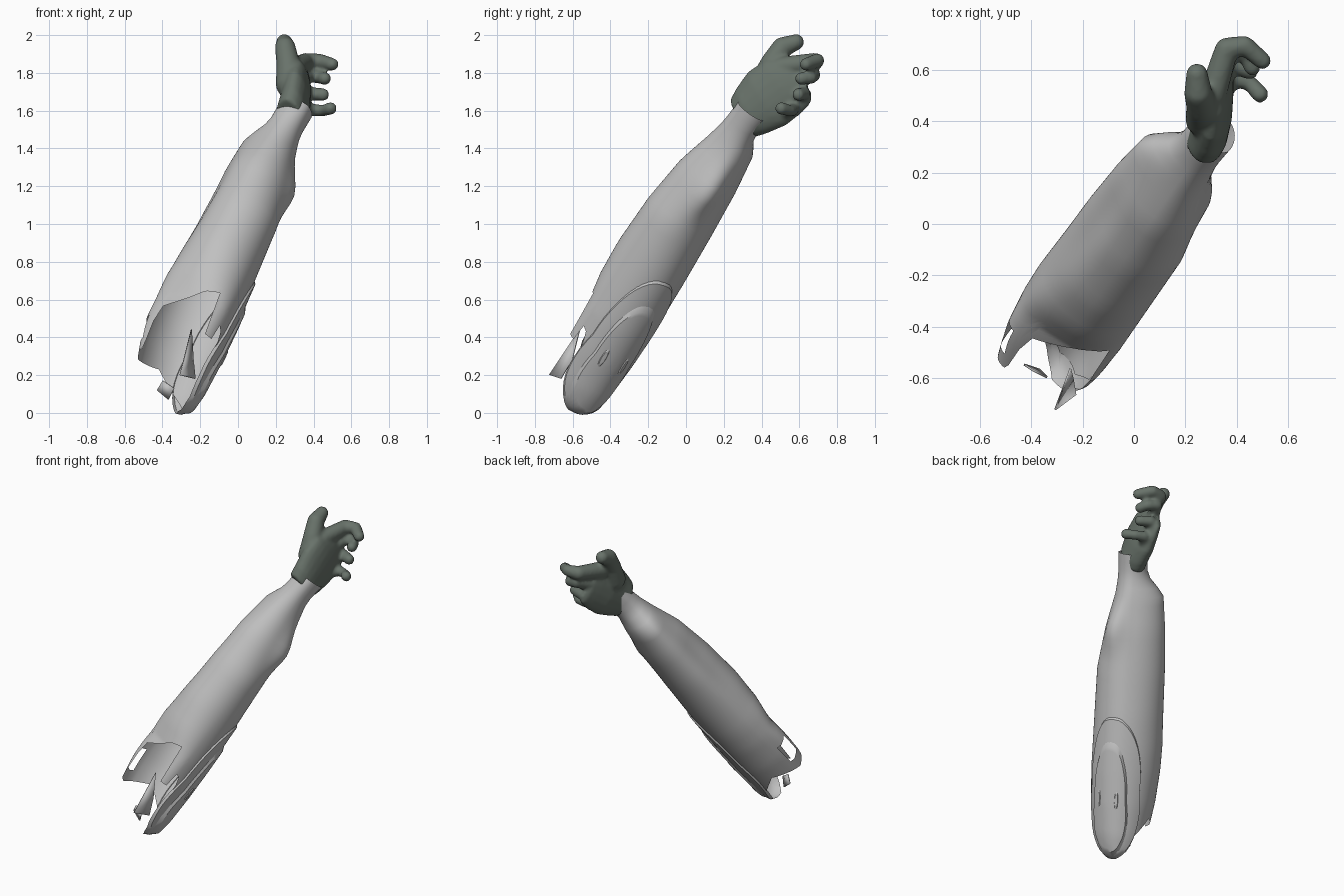
import bpy, bmesh, math
from mathutils import Vector

if "Cube" in bpy.data.objects:
    bpy.data.objects.remove(bpy.data.objects["Cube"])


def material(name, rgb):
    m = bpy.data.materials.new(name)
    m.use_nodes = True
    m.diffuse_color = (*rgb, 1)
    m.node_tree.nodes["Principled BSDF"].inputs["Base Color"].default_value = (*rgb, 1)
    return m


GREY = material("light grey cloth", (0.53, 0.53, 0.53))
GREEN = material("grey green glove", (0.14, 0.17, 0.145))

# Arm frame: along the forearm, sideways, and towards the underside
ORIGIN = Vector((0.01, -0.07, 1.0))
ALONG = Vector((0.36, 0.52, 0.77)).normalized()
SIDE = ALONG.cross(Vector((0, 0, 1))).normalized()
UNDER = SIDE.cross(ALONG) * -1

# Sleeve sections: position along, side min/max, underside min/max
SECTIONS = [
    (0.80, -0.09, 0.095, -0.07, 0.115),
    (0.66, -0.10, 0.085, -0.08, 0.10),
    (0.54, -0.21, 0.095, -0.105, 0.13),
    (0.32, -0.235, 0.145, -0.16, 0.165),
    (0.05, -0.25, 0.185, -0.185, 0.19),
    (-0.25, -0.255, 0.185, -0.19, 0.215),
    (-0.45, -0.26, 0.185, -0.17, 0.225),
    (-0.60, -0.255, 0.185, -0.13, 0.23),
    (-0.80, -0.235, 0.175, -0.13, 0.235),
    (-1.00, -0.20, 0.155, -0.13, 0.235),
    (-1.10, -0.17, 0.13, -0.11, 0.225),
    (-1.16, -0.12, 0.10, -0.06, 0.18),
    (-1.19, -0.03, 0.04, 0.0, 0.07),
]
# Local swellings and dents: angle, angular spread, position, spread, amount
BUMPS = [(230, 28, 0.1, 0.35, -0.14), (218, 26, -0.75, 0.3, 0.27), (45, 24, 0.33, 0.14, 0.28)]
# Ragged elbow opening: angle from the underside, where the cloth ends
OPENING = [(0, -1.1), (45, -1.08), (72, -0.95), (82, -0.72), (92, -0.7), (96, -0.8),
           (118, -0.8), (124, -0.54), (150, -0.56), (180, -0.62), (205, -0.68), (213, -0.94),
           (240, -0.98), (270, -0.95), (300, -0.9), (330, -1.0), (360, -1.1)]


def lerp_table(table, x):
    for a, b in zip(table, table[1:]):
        lo, hi = min(a[0], b[0]), max(a[0], b[0])
        if lo <= x <= hi:
            f = (x - a[0]) / (b[0] - a[0])
            return [p + (q - p) * f for p, q in zip(a[1:], b[1:])]
    return list(table[-1][1:])


def arm_point(angle, s, offset=0.0):
    u0, u1, w0, w1 = lerp_table(SECTIONS, s)
    a = math.radians(angle)
    su, cw = math.sin(a), math.cos(a)
    swell = 1 + sum(amount * math.exp(-((angle % 360 - b) / db) ** 2 - ((s - t) / dt) ** 2)
                    for b, db, t, dt, amount in BUMPS)
    u = su * ((u1 if su > 0 else -u0) * swell + offset)
    w = cw * ((w1 if cw > 0 else -w0) * swell + offset)
    return ORIGIN + ALONG * s + SIDE * u + UNDER * w


def finish(bm, name, mat, angle=40):
    bmesh.ops.recalc_face_normals(bm, faces=bm.faces)
    me = bpy.data.meshes.new(name)
    bm.to_mesh(me)
    bm.free()
    me.materials.append(mat)
    ob = bpy.data.objects.new(name, me)
    bpy.context.collection.objects.link(ob)
    bpy.ops.object.select_all(action='DESELECT')
    ob.select_set(True)
    bpy.context.view_layer.objects.active = ob
    bpy.ops.object.shade_smooth_by_angle(angle=math.radians(angle))
    return ob


def bridge(bm, rings, skip=lambda i, j: False):
    n = len(rings[0])
    for i in range(len(rings) - 1):
        for j in range(n):
            if not skip(i, j):
                k = (j + 1) % n
                bm.faces.new((rings[i][j], rings[i][k], rings[i + 1][k], rings[i + 1][j]))


# Sleeve: lofted tube with a ragged lower end and a hole behind the strap
N, UPPER, LOWER, SPLIT = 90, 24, 12, -0.5
rings = []
bm = bmesh.new()
for i in range(UPPER + LOWER + 1):
    ring = []
    for j in range(N):
        ang = j * 360 / N
        if i <= UPPER:
            s = 0.8 + (SPLIT - 0.8) * i / UPPER
        else:
            s = SPLIT + (lerp_table(OPENING, ang)[0] - SPLIT) * (i - UPPER) / LOWER
        ring.append(bm.verts.new(arm_point(ang, s)))
    rings.append(ring)
bridge(bm, rings, lambda i, j: 218 <= j * 360 / N < 250 and UPPER + 6 <= i < UPPER + 10)
finish(bm, "sleeve", GREY)


# Elbow pads: rounded shells laid over the sleeve, broad and blunt at the bottom
def pad(name, ang, half_ang, s_mid, half_s, low, high, rim=0.9, broad=0.0):
    bm = bmesh.new()
    rings = []
    steps = [(1, low), (rim + 0.06, high)] + [(rim * f / 8, high) for f in range(8, 0, -1)]
    for k, off in steps:
        ring = []
        for j in range(48):
            p = 2 * math.pi * j / 48
            c, d = math.cos(p), math.sin(p)
            c = math.copysign(abs(c) ** 0.8, c) * (1 + broad * k * max(0, -d))
            ring.append(bm.verts.new(arm_point(ang + half_ang * k * c, s_mid + half_s * k * d, off)))
        rings.append(ring)
    bridge(bm, rings)
    bm.faces.new(rings[-1])
    return finish(bm, name, GREY, 30)


pad("elbow_pad_base", 23, 52, -0.70, 0.465, -0.004, 0.010, broad=0.45)
pad("elbow_pad_top", 26, 34, -0.77, 0.375, 0.008, 0.022, 0.84, broad=0.5)
for ang in (10, 45):
    pad("elbow_pad_slot", ang, 4, -0.77, 0.065, 0.018, 0.027, 0.6)


# Loose strips at the elbow opening
def strip(name, points):
    bm = bmesh.new()
    bm.faces.new([bm.verts.new(p) for p in points])
    ob = finish(bm, name, GREY)
    mod = ob.modifiers.new("thickness", 'SOLIDIFY')
    mod.thickness = 0.008


strip("elbow_strip", [(-0.31, -0.72, 0.2), (-0.23, -0.66, 0.18), (-0.24, -0.6, 0.28), (-0.25, -0.56, 0.44)])
strip("elbow_tab", [(-0.43, -0.55, 0.12), (-0.40, -0.57, 0.17), (-0.34, -0.6, 0.13), (-0.37, -0.57, 0.07)])

# Glove: palm, thumb and fingers fused into one smooth skin
bm = bmesh.new()


def loft(sections):
    rings = []
    for centre, across, thick in sections:
        ring = []
        for j in range(20):
            p = 2 * math.pi * j / 20
            ring.append(bm.verts.new(Vector(centre) + across * math.cos(p) + thick * math.sin(p)))
        rings.append(ring)
    bridge(bm, rings)
    bm.faces.new(rings[0])
    bm.faces.new(rings[-1])


def ball(p, r):
    geo = bmesh.ops.create_uvsphere(bm, u_segments=16, v_segments=10, radius=r)
    bmesh.ops.translate(bm, verts=geo["verts"], vec=p)


def finger(points):
    pts = [(Vector(p[:3]), p[3]) for p in points]
    for (a, ra), (b, rb) in zip(pts, pts[1:]):
        axis = (b - a).normalized()
        e = axis.orthogonal().normalized()
        f = axis.cross(e)
        loft([(a, e * ra, f * ra), (b, e * rb, f * rb)])
        ball(a, ra)
    ball(*pts[-1])


WIDE, FLAT = Vector((-0.1, -0.57, 0.82)), Vector((0.9, -0.35, -0.1))
loft([(c, WIDE * w, FLAT * t) for c, w, t in [
    ((0.27, 0.305, 1.56), 0.12, 0.076),
    ((0.29, 0.35, 1.60), 0.145, 0.08),
    ((0.31, 0.43, 1.665), 0.175, 0.078),
    ((0.33, 0.52, 1.73), 0.17, 0.062),
    ((0.34, 0.58, 1.755), 0.14, 0.048),
    ((0.35, 0.61, 1.765), 0.10, 0.03)]])
finger([(0.275, 0.41, 1.74, 0.076), (0.265, 0.455, 1.85, 0.062), (0.25, 0.51, 1.935, 0.055), (0.245, 0.583, 1.963, 0.043)])
finger([(0.305, 0.50, 1.83, 0.055), (0.36, 0.68, 1.86, 0.046), (0.43, 0.695, 1.865, 0.038), (0.50, 0.635, 1.845, 0.034)])
finger([(0.33, 0.57, 1.75, 0.042), (0.38, 0.675, 1.79, 0.038), (0.44, 0.66, 1.775, 0.034), (0.46, 0.61, 1.77, 0.034)])
finger([(0.33, 0.55, 1.67, 0.04), (0.385, 0.625, 1.69, 0.036), (0.45, 0.595, 1.685, 0.034)])
finger([(0.33, 0.50, 1.59, 0.04), (0.39, 0.565, 1.605, 0.034), (0.45, 0.55, 1.60, 0.030), (0.49, 0.505, 1.612, 0.034)])
glove = finish(bm, "glove", GREEN, 180)
mod = glove.modifiers.new("fuse", 'REMESH')
mod.mode = 'VOXEL'
mod.voxel_size = 0.011
mod.use_smooth_shade = True
mod = glove.modifiers.new("soften", 'SMOOTH')
mod.factor = 0.5
mod.iterations = 5
